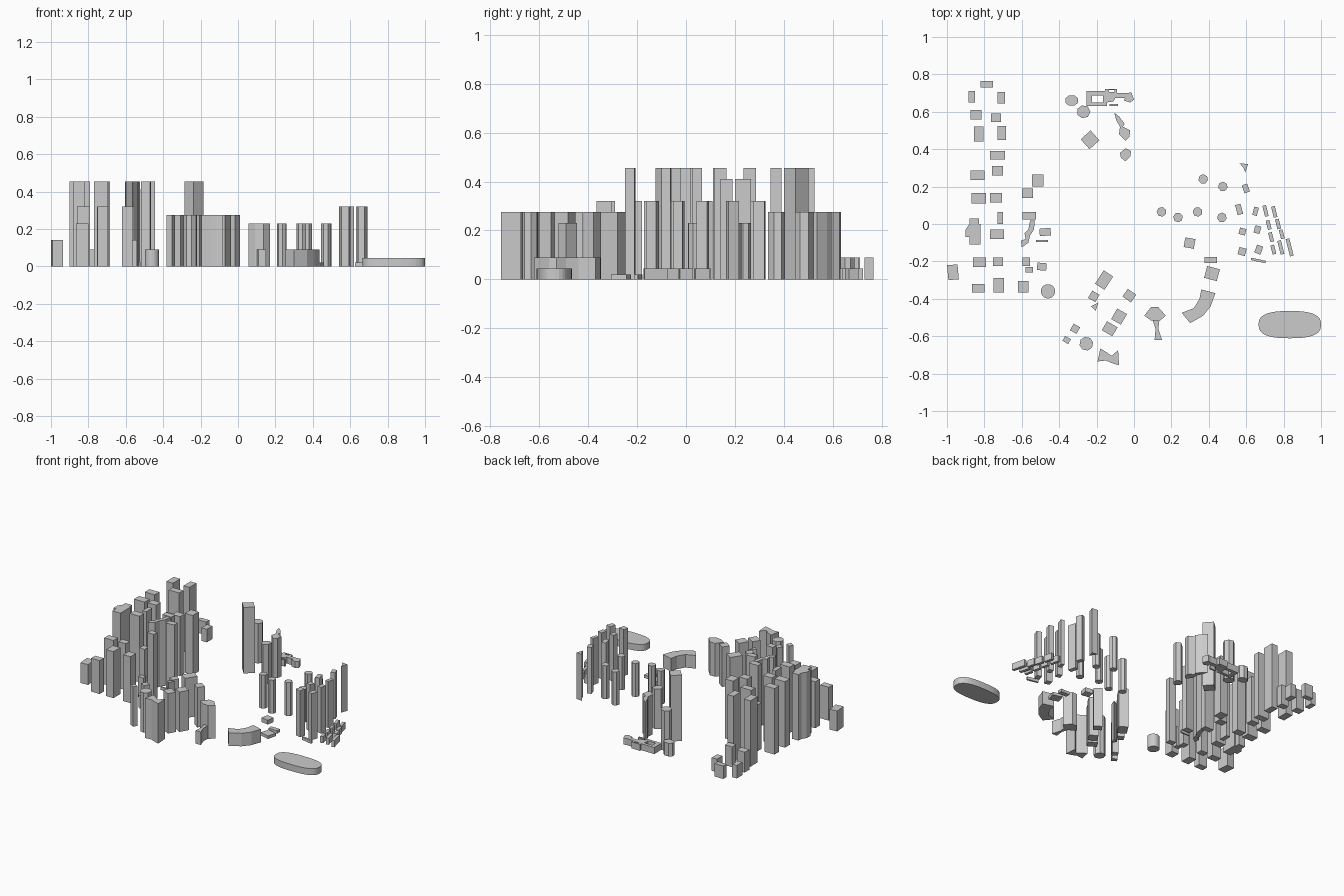
import bpy, math

def prism(name, pts, h, hole=None):
    """Extrude an outline (optionally with a matching courtyard loop) from the ground."""
    area = sum(a[0]*b[1] - b[0]*a[1] for a, b in zip(pts, pts[1:] + pts[:1]))
    if area < 0:
        pts = pts[::-1]
    n = len(pts)
    loops = [pts] + ([hole] if hole else [])
    verts = [(x, y, z) for lp in loops for z in (0, h) for x, y in lp]
    faces = []
    for i in range(n):
        j = (i + 1) % n
        faces.append((i, j, n + j, n + i))
        if hole:
            faces += [(2*n + j, 2*n + i, 3*n + i, 3*n + j),
                      (n + i, n + j, 3*n + j, 3*n + i),
                      (j, i, 2*n + i, 2*n + j)]
    if not hole:
        faces += [tuple(range(n))[::-1], tuple(range(n, 2*n))]
    me = bpy.data.meshes.new(name)
    me.from_pydata(verts, [], faces)
    ob = bpy.data.objects.new(name, me)
    bpy.context.collection.objects.link(ob)
    return ob

def rect(x0, x1, y0, y1):
    return [(x0, y0), (x1, y0), (x1, y1), (x0, y1)]

def turned(x, y, w, d, deg):
    c, s = math.cos(math.radians(deg)), math.sin(math.radians(deg))
    return [(x + a*w/2*c - b*d/2*s, y + a*w/2*s + b*d/2*c)
            for a, b in ((-1, -1), (1, -1), (1, 1), (-1, 1))]

def ngon(x, y, rx, ry, n, off=0, p=1):
    """Regular polygon; p < 1 gives a squarer oval."""
    f = lambda v: math.copysign(abs(v)**p, v)
    return [(x + rx*f(math.cos(off + i*math.tau/n)),
             y + ry*f(math.sin(off + i*math.tau/n))) for i in range(n)]

# West district: axis-aligned towers, grouped by height
west = {
    0.455: [(-.855, -.805, .44, .52), (-.73, -.685, .45, .525), (-.77, -.69, .345, .39),
            (-.875, -.80, .235, .285), (-.87, -.79, .11, .165), (-.77, -.705, .115, .165),
            (-.73, -.70, .0, .065), (-.77, -.695, -.08, -.03)],
    0.32: [(-.76, -.70, .26, .31), (-.86, -.79, -.23, -.18), (-.755, -.70, -.225, -.18),
           (-.75, -.695, -.365, -.29)],
    0.23: [(-.865, -.80, -.365, -.32)],
    0.14: [(-.875, -.815, .56, .61), (-.765, -.71, .545, .59)],
    0.09: [(-.82, -.755, .73, .765), (-.885, -.85, .65, .71), (-.73, -.69, .645, .705)],
}
for h, items in west.items():
    for r in items:
        prism("west_tower", rect(*r), h)
prism("west_stepped_tower", [(-.88, .03), (-.83, .03), (-.83, 0), (-.82, 0), (-.82, -.11),
                             (-.88, -.11), (-.88, -.07), (-.9, -.07), (-.9, -.03), (-.88, 0)], .455)
prism("west_corner_block", turned(-.968, -.258, .056, .08, 5), .14)

# Inner west row
inner = {
    0.455: [(-.595, -.525, .025, .065)],
    0.41: [(-.545, -.485, .20, .265), (-.60, -.54, .14, .19)],
    0.32: [(-.595, -.555, -.225, -.18), (-.62, -.565, -.365, -.305)],
    0.14: [(-.58, -.54, -.26, -.23)],
    0.02: [(-.525, -.46, -.095, -.085)],
}
for h, items in inner.items():
    for r in items:
        prism("inner_west_tower", rect(*r), h)
prism("inner_west_tower", turned(-.475, -.043, .06, .04, 5), .455)
prism("inner_west_tower", turned(-.493, -.228, .05, .04, -5), .455)
prism("winding_tower", [(-.555, .02), (-.53, .02), (-.535, -.03), (-.555, -.06), (-.565, -.10),
                        (-.6, -.125), (-.605, -.09), (-.58, -.08), (-.585, -.05), (-.565, -.03)], .455)
prism("round_block", ngon(-.46, -.36, .038, .038, 24), .09)

# South group: turned blocks (x, y, width, depth, angle)
for b in [(-.16, -.30, .06, .085, -33), (-.215, -.387, .045, .045, -30),
          (-.025, -.383, .055, .05, -35), (-.08, -.495, .06, .065, -30),
          (-.13, -.56, .065, .055, -30), (-.315, -.56, .04, .04, -30),
          (-.36, -.62, .035, .03, -30)]:
    prism("south_tower", turned(*b), .275)
prism("south_wedge", [(-.23, -.44), (-.19, -.42), (-.205, -.465)], .275)
prism("south_round_tower", ngon(-.255, -.64, .037, .037, 8, .2), .275)
prism("south_notched_tower", [(-.18, -.665), (-.14, -.69), (-.12, -.705), (-.085, -.675), (-.08, -.755),
                              (-.115, -.745), (-.15, -.73), (-.195, -.735)], .275)

# North group
prism("north_landmark_tower", turned(-.235, .45, .071, .071, 42), .455)
prism("north_round_tower", ngon(-.27, .60, .037, .035, 7), .275)
prism("north_low_block", ngon(-.333, .66, .037, .03, 8, math.pi/8), .09)
prism("north_spine_tower", [(-.105, .595), (-.08, .575), (-.05, .535), (-.06, .52), (-.02, .50),
                            (-.025, .465), (-.045, .445), (-.08, .48), (-.075, .52), (-.095, .555)], .275)
prism("north_tower", [(-.075, .38), (-.045, .405), (-.015, .39), (-.02, .36), (-.045, .335), (-.07, .355)], .275)
prism("courtyard_block", rect(-.255, -.145, .63, .71), .045, rect(-.225, -.165, .65, .688))
prism("courtyard_link", rect(-.145, -.015, .675, .70), .045)
prism("courtyard_annex", rect(-.155, -.09, .70, .722), .045, rect(-.135, -.105, .705, .717))
prism("courtyard_annex", [(-.145, .675), (-.10, .675), (-.11, .655), (-.145, .65)], .045)
prism("courtyard_annex", rect(-.13, -.085, .63, .642), .045)
prism("courtyard_end", [(-.035, .70), (-.015, .705), (0, .665), (-.02, .65), (-.055, .66)], .045)

# Central small towers
for x, y in [(.37, .24), (.475, .20), (.147, .065), (.235, .035), (.34, .065), (.47, .035)]:
    prism("central_tower", ngon(x, y, .026, .026, 7, x*9), .23)
prism("central_low_block", turned(.297, -.102, .055, .052, -10), .03)
prism("flat_block", rect(.378, .445, -.208, -.177), .02)
prism("flat_block", turned(.417, -.265, .07, .065, -15), .02)

# Curved block and fan-shaped block with stem
prism("curved_block", [(.36, -.35), (.435, -.37), (.41, -.44), (.37, -.49), (.3, -.53),
                       (.255, -.475), (.32, -.45), (.35, -.40)], .09)
prism("fan_block", [(.055, -.49), (.09, -.445), (.13, -.445), (.17, -.49), (.135, -.52), (.09, -.515)], .23)
prism("fan_stem", [(.1, -.515), (.135, -.52), (.13, -.56), (.15, -.62), (.11, -.62), (.115, -.56)], .09)

# East towers
for b in [(.598, .19, .03, .045, 20), (.562, .078, .03, .055, 15), (.58, -.04, .035, .035, -15),
          (.578, -.147, .04, .04, -15), (.65, .068, .025, .045, -15), (.66, -.03, .033, .04, -15),
          (.667, -.137, .035, .045, -20)]:
    prism("east_tower", turned(*b), .32)
prism("east_wedge_tower", [(.565, .325), (.61, .32), (.595, .275), (.585, .30)], .32)
prism("east_flat_bar", turned(.665, -.195, .08, .013, -12), .02)

# East rows of low slabs
for x, y, d in [(.703, .07, .06), (.75, .065, .06), (.72, -.005, .05), (.77, 0, .055),
                (.733, -.07, .05), (.79, -.055, .05), (.745, -.137, .05), (.785, -.125, .075),
                (.832, -.125, .095)]:
    prism("low_slab", turned(x, y, .02, d, 14), .045)

# Stadium-like oval
prism("oval_block", ngon(.833, -.538, .167, .073, 36, p=.75), .045)
